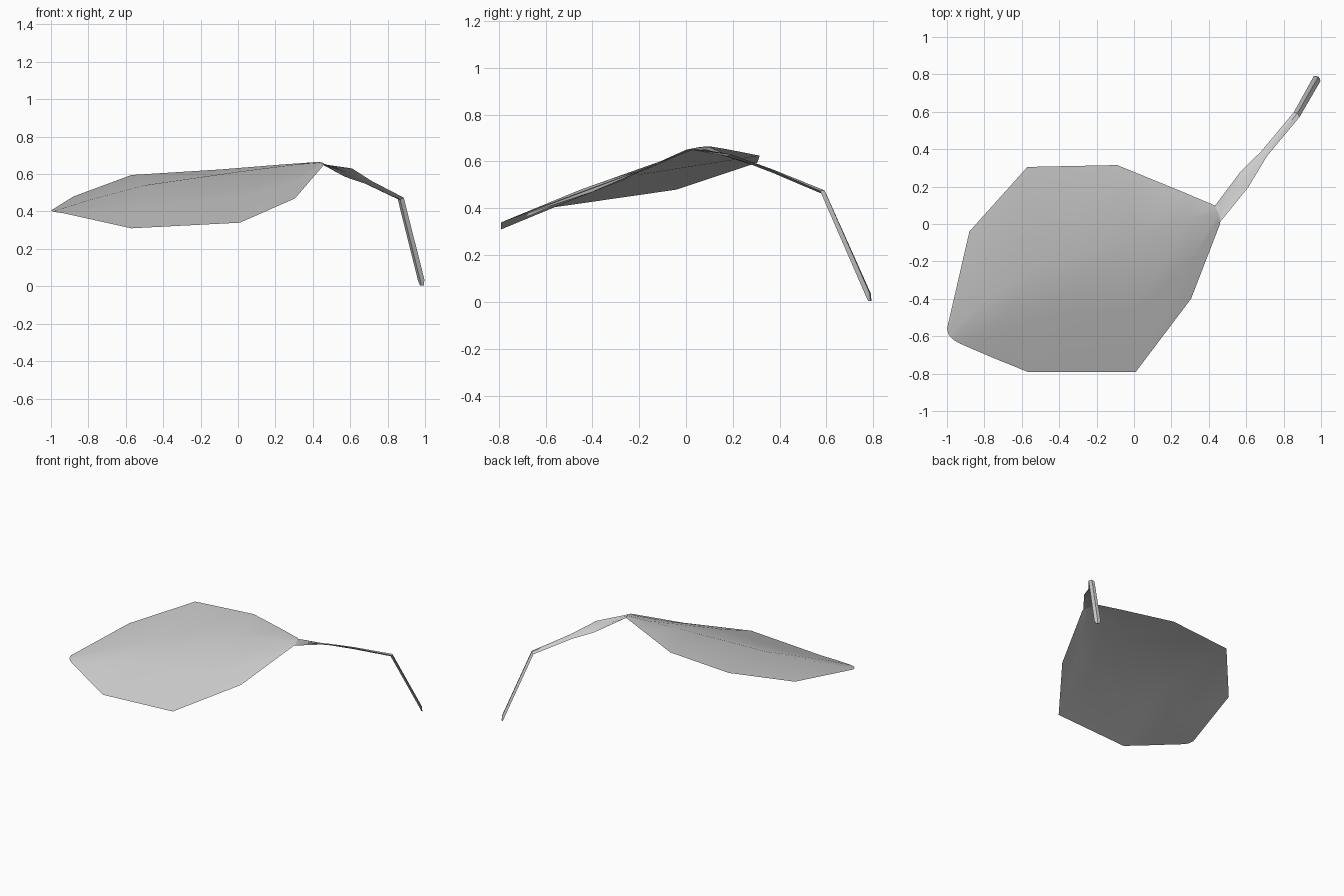
import bpy
import bmesh
from mathutils import Vector

if "Cube" in bpy.data.objects:
    bpy.data.objects.remove(bpy.data.objects["Cube"], do_unlink=True)

grey = bpy.data.materials.new("leaf grey")
grey.use_nodes = True
grey.diffuse_color = (0.6, 0.6, 0.6, 1)
grey.node_tree.nodes["Principled BSDF"].inputs["Base Color"].default_value = grey.diffuse_color


def finish(name, bm, angle):
    mesh = bpy.data.meshes.new(name)
    bm.to_mesh(mesh)
    bm.free()
    obj = bpy.data.objects.new(name, mesh)
    bpy.context.collection.objects.link(obj)
    mesh.materials.append(grey)
    bpy.ops.object.select_all(action="DESELECT")
    obj.select_set(True)
    bpy.context.view_layer.objects.active = obj
    bpy.ops.object.shade_smooth_by_angle(angle=angle)
    return obj


# Leaf blade: rows from tip to base, each running front edge, fold, midrib, back edge
rows = [
    [(-.93, -.64, .39), (-.965, -.62, .395), (-.99, -.595, .40), (-1, -.56, .405)],
    [(-.75, -.717, .35), (-.77, -.57, .41), (-.8, -.42, .46), (-.88, -.04, .48)],
    [(-.57, -.79, .31), (-.53, -.5, .43), (-.5, -.22, .54), (-.57, .305, .595)],
    [(.01, -.79, .34), (.01, -.45, .48), (0, -.06, .612), (-.09, .315, .625)],
    [(.305, -.4, .47), (.30, -.20, .56), (.3, .03, .65), (.26, .172, .653)],
    [(.46, 0, .65), (.46, .03, .656), (.45, .06, .662), (.43, .10, .665)],
]
bm = bmesh.new()
grid = [[bm.verts.new(p) for p in row] for row in rows]
for a, b in zip(grid, grid[1:]):
    for i in range(3):
        bm.faces.new((a[i], b[i], b[i + 1], a[i + 1]))
finish("leaf_blade", bm, 1.0)

# Stalk: thin diamond sections (centre, half width, half thickness)
sections = [
    ((.445, .052, .657), (.015, -.042, -.006), .003),
    ((.59, .238, .608), (.02, -.043, .022), .005),
    ((.695, .375, .557), (.016, -.012, .008), .007),
    ((.87, .585, .470), (.016, -.012, .004), .010),
    ((.979, .777, .035), (.018, -.013, 0), .009),
    ((.983, .785, .004), (.010, -.007, 0), .004),
]
bm = bmesh.new()
rings = []
for i, (centre, half, thick) in enumerate(sections):
    c, w = Vector(centre), Vector(half)
    before = Vector(sections[max(i - 1, 0)][0])
    after = Vector(sections[min(i + 1, len(sections) - 1)][0])
    n = w.cross(after - before).normalized() * thick
    rings.append([bm.verts.new(c + d) for d in (w, n, -w, -n)])
for a, b in zip(rings, rings[1:]):
    for i in range(4):
        j = (i + 1) % 4
        bm.faces.new((a[i], a[j], b[j], b[i]))
bm.faces.new(rings[0])
bm.faces.new(rings[-1])
bmesh.ops.recalc_face_normals(bm, faces=bm.faces)
finish("leaf_stalk", bm, 0.6)
